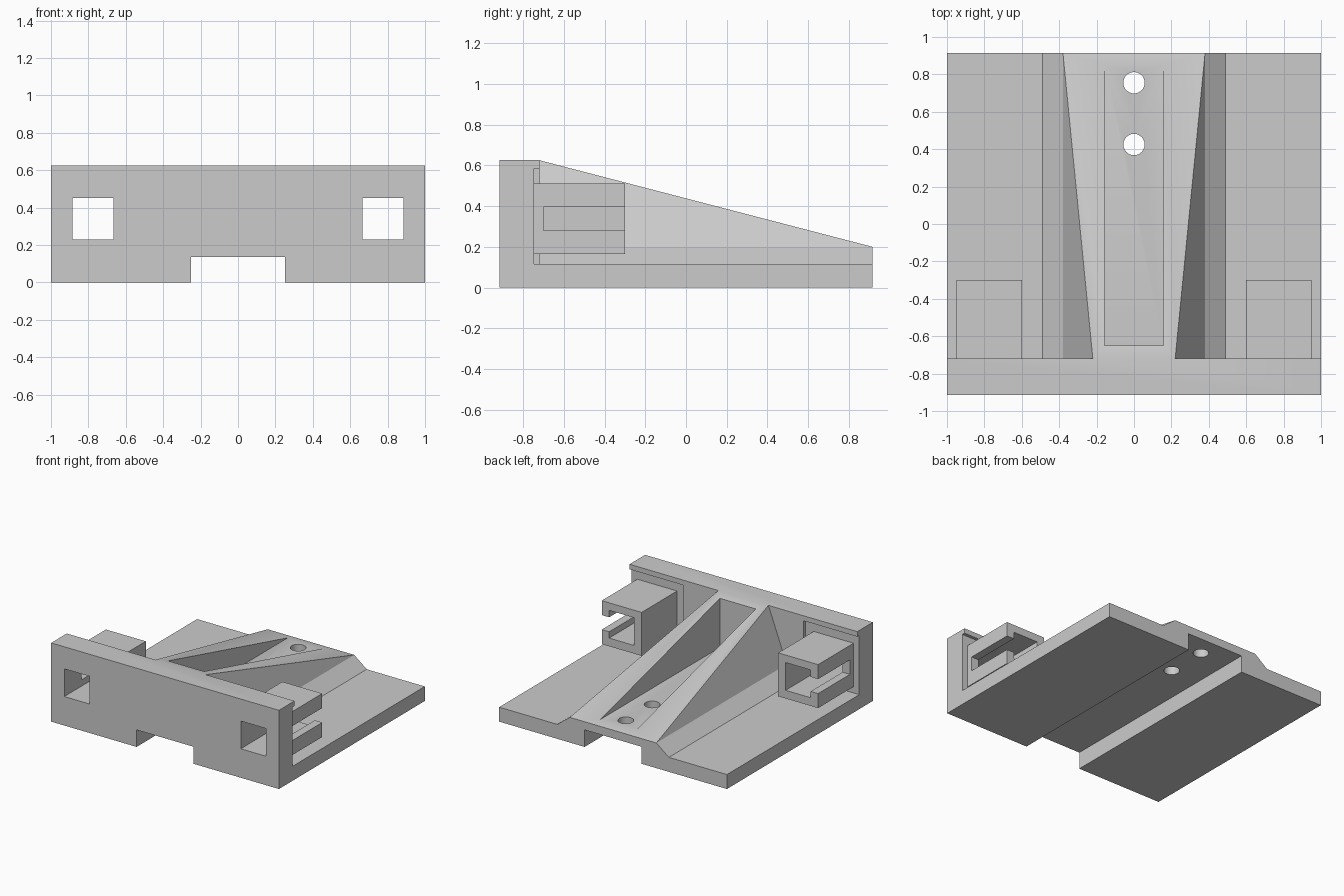
import bpy
import bmesh
import math

if "Cube" in bpy.data.objects:
    bpy.data.objects.remove(bpy.data.objects["Cube"], do_unlink=True)

grey = bpy.data.materials.new("plain grey")
grey.use_nodes = True
colour = (0.6, 0.6, 0.6, 1)
grey.diffuse_color = colour
grey.node_tree.nodes["Principled BSDF"].inputs["Base Color"].default_value = colour

FRONT, BACK = -0.915, 0.915
WALL = -0.72       # rear face of the front wall
RECESS = -0.745    # rear face of the wall inside the side recesses
PLATE, RIDGE, TOP = 0.115, 0.2, 0.625


def add_object(name, bm):
    bmesh.ops.recalc_face_normals(bm, faces=bm.faces)
    mesh = bpy.data.meshes.new(name)
    bm.to_mesh(mesh)
    bm.free()
    mesh.materials.append(grey)
    obj = bpy.data.objects.new(name, mesh)
    bpy.context.collection.objects.link(obj)
    return obj


def extrude_profile(name, profile, y0, y1):
    """Extrude an x-z outline along y."""
    bm = bmesh.new()
    face = bm.faces.new([bm.verts.new((x, y0, z)) for x, z in profile])
    result = bmesh.ops.extrude_face_region(bm, geom=[face])
    moved = [v for v in result["geom"] if isinstance(v, bmesh.types.BMVert)]
    bmesh.ops.translate(bm, verts=moved, vec=(0, y1 - y0, 0))
    return add_object(name, bm)


def box(name, xs, ys, zs):
    (x0, x1), (z0, z1) = xs, zs
    return extrude_profile(name, [(x0, z0), (x1, z0), (x1, z1), (x0, z1)], *ys)


def combine(target, tool, operation):
    """Apply a boolean and discard the tool object."""
    tool.hide_render = True
    mod = target.modifiers.new("boolean", "BOOLEAN")
    mod.operation = operation
    mod.solver = "EXACT"
    mod.object = tool
    bpy.ops.object.select_all(action="DESELECT")
    bpy.context.view_layer.objects.active = target
    target.select_set(True)
    bpy.ops.object.modifier_apply(modifier=mod.name)
    bpy.data.objects.remove(tool, do_unlink=True)


def mirrored(half):
    return half + [(-x, z) for x, z in reversed(half)]


# Base plate with a groove underneath and a chamfered centre ridge
groove = [(0.25, 0.135), (0.25, 0), (1, 0)]
ridge = [(1, PLATE), (0.49, PLATE), (0.38, RIDGE)]
body = extrude_profile("mount_body", mirrored(groove + ridge), WALL, BACK)

# Tall front wall
wall = extrude_profile("front_wall", mirrored(groove + [(1, TOP)]), FRONT, WALL)
combine(body, wall, "UNION")

# Sloping gusset, narrower where it meets the top of the wall
bm = bmesh.new()
for side in (-1, 1):
    bm.verts.new((side * 0.22, WALL, TOP))
    for y in (WALL, BACK):
        for z in (0.16, RIDGE):
            bm.verts.new((side * 0.38, y, z))
bmesh.ops.convex_hull(bm, input=bm.verts)
bmesh.ops.dissolve_limit(bm, angle_limit=0.01, verts=bm.verts, edges=bm.edges)
combine(body, add_object("gusset", bm), "UNION")

# Flat-floored pocket in the gusset
combine(body, box("pocket_cutter", (-0.157, 0.157), (-0.65, 0.88), (0.217, 0.8)), "DIFFERENCE")

# Two screw holes
for y in (0.425, 0.755):
    bm = bmesh.new()
    bmesh.ops.create_cone(bm, cap_ends=True, segments=40, radius1=0.057, radius2=0.057, depth=1)
    bmesh.ops.translate(bm, verts=bm.verts, vec=(0, y, 0.3))
    combine(body, add_object("screw_hole_cutter", bm), "DIFFERENCE")


def span(side, a, b):
    return tuple(sorted((side * a, side * b)))


# Side recesses, windows and slotted brackets
for side, label in ((1, "left"), (-1, "right")):
    recess = box("recess_cutter", span(side, 0.53, 1.1), (RECESS, WALL + 0.05), (PLATE, 0.585))
    combine(body, recess, "DIFFERENCE")
    bracket = box(label + "_bracket", span(side, 0.6, 0.95), (RECESS, -0.3), (0.165, 0.51))
    for part in (body, bracket):
        window = box("window_cutter", span(side, 0.665, 0.885), (-1, -0.2), (0.23, 0.45))
        combine(part, window, "DIFFERENCE")
    slot = box("slot_cutter", span(side, 0.8, 1.1), (-0.7, -0.2), (0.28, 0.395))
    combine(bracket, slot, "DIFFERENCE")

# Merge coplanar faces and keep hard edges crisp
for obj in [o for o in bpy.data.objects if o.name.endswith(("_body", "_bracket"))]:
    bm = bmesh.new()
    bm.from_mesh(obj.data)
    bmesh.ops.remove_doubles(bm, verts=bm.verts, dist=0.0001)
    bmesh.ops.dissolve_limit(bm, angle_limit=0.005, verts=bm.verts, edges=bm.edges)
    bm.to_mesh(obj.data)
    bm.free()
    bpy.ops.object.select_all(action="DESELECT")
    bpy.context.view_layer.objects.active = obj
    obj.select_set(True)
    bpy.ops.object.shade_smooth_by_angle(angle=math.radians(20))
